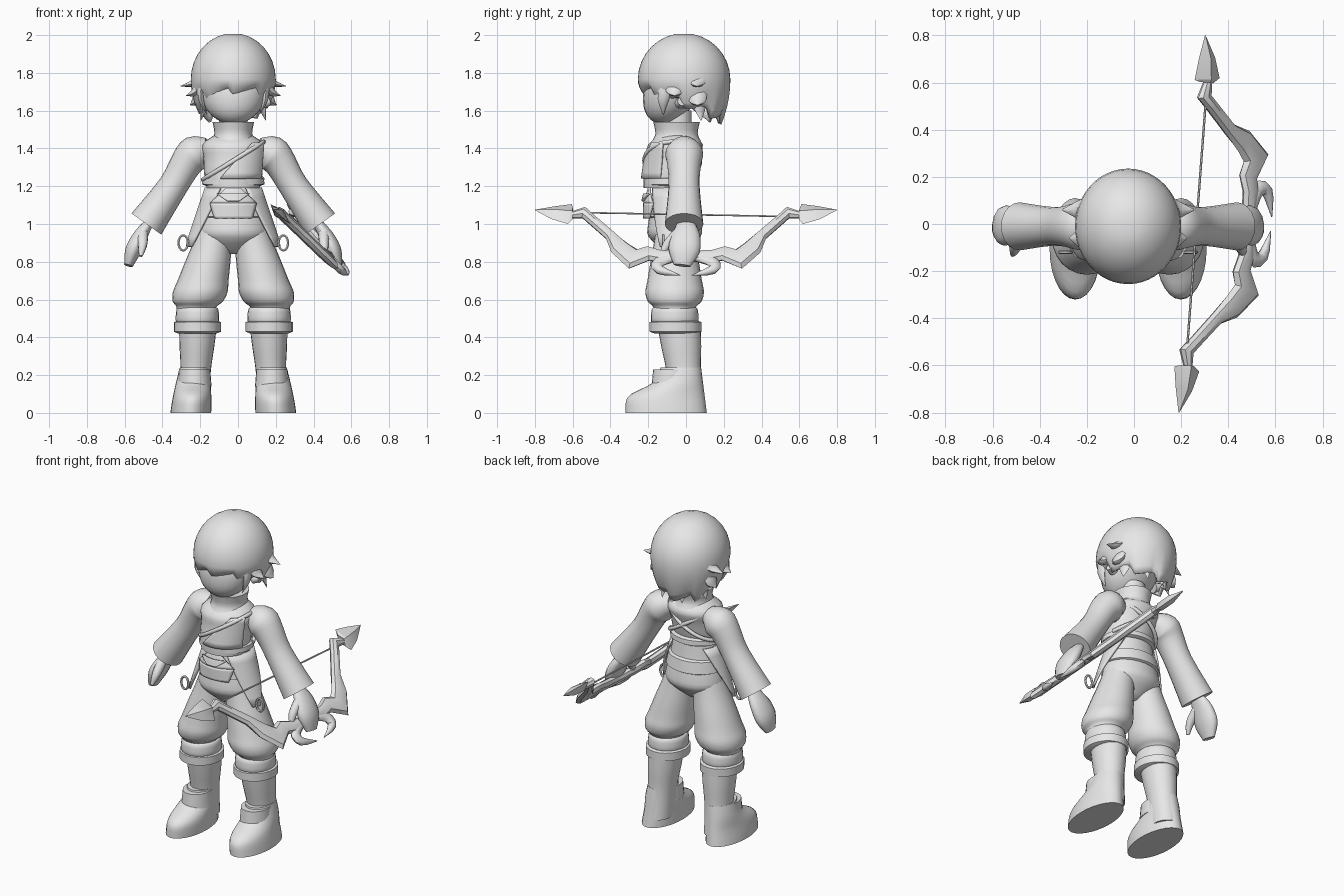
import bpy, bmesh
from math import sin, cos, pi, tau, radians
from mathutils import Vector

cube = bpy.data.objects.get("Cube")
if cube:
    bpy.data.objects.remove(cube)

grey = (.8, .8, .8, 1)
material = bpy.data.materials.new("plain_grey")
material.use_nodes = True
material.diffuse_color = grey
material.node_tree.nodes["Principled BSDF"].inputs["Base Color"].default_value = grey

X, Y, Z = Vector((1, 0, 0)), Vector((0, 1, 0)), Vector((0, 0, 1))
BODY_CENTRE = -.025
SIDES = {"left": 1, "right": -1}


def make(name, verts, faces, flip=1, shift=BODY_CENTRE, thickness=0, sharp=50):
    """Create a shaded object, optionally mirrored in x or thickened."""
    mesh = bpy.data.meshes.new(name)
    mesh.from_pydata([(x * flip + shift, y, z) for x, y, z in verts], [], faces)
    bm = bmesh.new()
    bm.from_mesh(mesh)
    bmesh.ops.recalc_face_normals(bm, faces=bm.faces)
    bm.to_mesh(mesh)
    bm.free()
    mesh.materials.append(material)
    mesh.shade_smooth()
    mesh.set_sharp_from_angle(angle=radians(sharp))
    part = bpy.data.objects.new(name, mesh)
    bpy.context.collection.objects.link(part)
    if thickness:
        solidify = part.modifiers.new("thickness", 'SOLIDIFY')
        solidify.thickness = thickness
        solidify.offset = 0


def strip_faces(rows, count, wrap):
    """Quads joining consecutive rows of count vertices."""
    faces = []
    for row in range(rows - 1):
        for k in range(count if wrap else count - 1):
            a, b = row * count + k, row * count + (k + 1) % count
            faces.append((a, b, b + count, a + count))
    return faces


def smooth(rows, steps):
    """Pass a smooth curve through rows of numbers."""
    rows = [Vector(row) for row in rows]
    result = []
    for i in range(len(rows) - 1):
        a, b = rows[i], rows[i + 1]
        before, after = rows[max(i - 1, 0)], rows[min(i + 2, len(rows) - 1)]
        leave, arrive = (b - before) / 2, (after - a) / 2
        for step in range(steps):
            t = step / steps
            ease = t * t * (3 - 2 * t)
            result.append(a + (b - a) * ease + leave * t * (1 - t) ** 2 - arrive * t * t * (1 - t))
    return result + [rows[-1]]


def loft(name, rings, ref=X, axis=None, sides=20, **options):
    """Skin ellipses given as centre, radius along ref and cross radius."""
    centres = [Vector(ring[:3]) for ring in rings]
    last = len(rings) - 1
    verts = []
    for i, (centre, ring) in enumerate(zip(centres, rings)):
        along = axis or (centres[min(i + 1, last)] - centres[max(i - 1, 0)]).normalized()
        u = (ref - along * ref.dot(along)).normalized()
        v = along.cross(u)
        for k in range(sides):
            angle = tau * k / sides
            verts.append(centre + u * ring[3] * cos(angle) + v * ring[4] * sin(angle))
    faces = strip_faces(len(rings), sides, True)
    faces += [tuple(range(sides)), tuple(range(last * sides, last * sides + sides))]
    make(name, verts, faces, **options)


def column(name, profile, x=0, y=-.06, depth=1, lean=0, slant=0, steps=3, **options):
    """Upright form from a profile of height and radius."""
    rings = [(x + lean * z, y + slant * z, z, r, r * depth) for z, r in smooth(profile, steps)]
    loft(name, rings, axis=Z, sides=24, **options)


def limb(name, path, flat=1, steps=3, **options):
    """Tube along a path of x, y, z and radius."""
    rings = [(x, y, z, r, r * flat) for x, y, z, r in smooth(path, steps)]
    loft(name, rings, **options)


def panel(name, top, bottom, rows=7, count=14, **options):
    """Curved plate between two arcs: height, radii, start and end angle."""
    top, bottom = Vector(top), Vector(bottom)
    verts = []
    for row in range(rows):
        z, rx, ry, start, end = top.lerp(bottom, row / (rows - 1))
        for k in range(count):
            angle = radians(start + (end - start) * k / (count - 1))
            verts.append((rx * cos(angle), ry * sin(angle) - .06, z))
    make(name, verts, strip_faces(rows, count, False), thickness=.014, **options)


# Head and neck
column("head", [(1.53, .04), (1.57, .11), (1.64, .16), (1.75, .18), (1.9, .13)],
       y=-.55, slant=.28, depth=.85)
column("neck", [(1.4, .07), (1.6, .07)], y=-.04)


def hair_cap(segments=48, dome=8, skirt=5, tooth=6):
    """Dome with a swept, jagged rim that hangs lower at the back."""
    centre, height = 1.765, .235
    verts = []
    for row in range(1, dome + skirt + 1):
        for k in range(segments):
            angle = tau * k / segments
            polar = pi / 2 * min(row / dome, 1)
            drop = max(row - dome, 0) / skirt
            jag = .05 * (k % tooth / (tooth - 1) - .5)
            hang = .14 + .07 * sin(angle) - .015 * cos(angle) - jag
            spread = sin(polar) * (1 - .2 * drop ** 2)
            verts.append((.215 * spread * cos(angle), height * spread * sin(angle) - .01,
                          centre + height * cos(polar) - hang * drop))
    faces = strip_faces(dome + skirt, segments, True) + [tuple(range(segments))]
    make("hair_cap", verts, faces, thickness=.02)


hair_cap()
LOCKS = 7
for i in range(LOCKS):
    angle = radians(25 + 130 * i / (LOCKS - 1))
    out, back = cos(angle), sin(angle)
    tip = 1.52 + .05 * (i % 2) + .03 * abs(out)
    limb("back_hair_lock", [(.19 * out, .19 * back, 1.72, .045), (.17 * out, .17 * back, 1.63, .04),
                            (.19 * out, .19 * back, tip, .002)],
         flat=.4, ref=Vector((-back, out, 0)), sides=8)
for side, flip in SIDES.items():
    for i, spread in enumerate((.23, .25, .28)):
        z, y = 1.63 + .05 * i, .06 * cos(pi * i)
        limb(side + "_hair_spike", [(.17, y, z + .08, .05), (.2, y, z + .02, .045), (spread, y, z, .002)],
             flat=.5, ref=Y, sides=8, flip=flip)
    limb(side + "_sidelock", [(.17, -.1, 1.75, .04), (.17, -.12, 1.66, .03), (.14, -.12, 1.58, .002)],
         flat=.5, ref=Y, sides=8, flip=flip)
    limb(side + "_ear", [(.15, -.03, 1.64, .03), (.19, -.02, 1.65, .025)], ref=Y, sides=10, flip=flip)

# Torso, collar and chest guard
column("torso", [(1.19, .14), (1.25, .153), (1.35, .158), (1.42, .165), (1.47, .1)],
       y=-.34, slant=.2, depth=.88)
column("collar", [(1.44, .115), (1.48, .1), (1.54, .11)], y=-.05, depth=1.12)
column("chest_hem", [(1.2, .14), (1.21, .165), (1.24, .163), (1.25, .14)], y=-.08, depth=.87, steps=1)
panel("chest_guard", (1.43, .175, .145, -55, -25), (1.24, .16, .172, -115, -25))


def strap(name, start, end, flip=1, count=32):
    """Band slung from one shoulder to the opposite hem."""
    path = []
    for k in range(count + 1):
        angle = radians(start + (end - start) * k / count)
        path.append((.16 * cos(angle), .147 * sin(angle) - .073, 1.335 + .1 * cos(angle), .012))
    limb(name, path, steps=1, sides=8, flip=flip)


strap("chest_strap", -180, 180)
strap("back_strap", 15, 165, flip=-1)

# Hips, belt and apron
column("hips", [(1.2, .137), (1.1, .155), (1, .18), (.93, .175), (.84, .05)], depth=.78)
column("belt", [(1.12, .14), (1.11, .165), (1.04, .18), (1.03, .16)], depth=.82, steps=1)
panel("apron_arch", (1.19, .14, .135, -105, -75), (1.11, .17, .16, -135, -45))
panel("apron_front", (1.11, .17, .16, -135, -45), (1.03, .185, .16, -122, -58))
panel("apron_flap", (1.16, .16, .16, -122, -58), (1.12, .17, .17, -100, -80))


def boot_foot(name, flip, count=12):
    """Boot foot whose toe draws back towards the ankle."""
    rings = []
    for k in range(count + 1):
        t = k / count
        toe, heel = -.13 - .19 / (1 + (t / .55) ** 6), .11 - .03 * t
        rings.append((.225 - .02 * t, (toe + heel) / 2, .24 * t, .108 - .03 * t ** 1.5, (heel - toe) / 2))
    loft(name, rings, axis=Z, sides=28, flip=flip)


for side, flip in SIDES.items():
    # Coat tail and hip ring
    panel(side + "_coat_tail", (1.19, .145, .13, -62, 40), (.88, .25, .16, -28, -12), flip=flip)
    hoop = [(.265 + .025 * cos(a), -.12, .9 + .04 * sin(a), .007) for a in (tau * k / 16 for k in range(17))]
    limb(side + "_hip_ring", hoop, steps=1, ref=Y, sides=6, flip=flip)

    # Trouser leg, boot cuff and boot
    column(side + "_trouser_leg", [(.5, .09), (.56, .105), (.59, .133), (.64, .145), (.7, .135),
                                   (.8, .12), (.9, .103), (1, .09)],
           x=.335, lean=-.25, depth=1.07, flip=flip)
    column(side + "_boot_cuff", [(.56, .09), (.55, .11), (.49, .115), (.48, .105)],
           x=.19, depth=1.1, flip=flip)
    column(side + "_boot_band", [(.49, .1), (.48, .125), (.43, .125), (.42, .1)],
           x=.19, y=-.055, depth=1.1, steps=1, flip=flip)
    column(side + "_boot_shaft", [(.46, .1), (.35, .092), (.22, .08), (.05, .08)],
           x=.21, y=.01, lean=-.05, slant=-.1, depth=1.15, flip=flip)
    boot_foot(side + "_boot_foot", flip)
    column(side + "_boot_tongue", [(.14, .09), (.23, .083)], x=.205, y=-.07, depth=1.25, flip=flip)

    # Sleeve and hand
    limb(side + "_sleeve", [(.13, -.02, 1.4, .06), (.2, -.01, 1.375, .1), (.25, -.01, 1.32, .09),
                            (.32, -.01, 1.2, .082), (.46, -.01, 1, .102)], flat=.95, ref=Y, flip=flip)
    limb(side + "_hand", [(.45, 0, 1, .05), (.49, 0, .94, .075), (.53, -.01, .86, .083), (.555, -.02, .78, .045)],
         flat=.52, ref=Y, sides=14, flip=flip)
    limb(side + "_thumb", [(.48, -.04, .95, .03), (.48, -.1, .89, .025), (.49, -.13, .83, .01)],
         ref=Y, sides=10, flip=flip)


def bow_part(name, stations, thickness, steps=1, **options):
    """Both halves of a bow piece: distance from grip, distance from string, width."""
    for end, way in (("back", 1), ("front", -1)):
        rings = []
        for reach, depth, width in smooth(stations, steps):
            y = way * reach
            rings.append((.26 + .7 * depth + .07 * y, y, 1.06 - .72 * depth, min(thickness, width), width))
        loft(name + "_" + end, rings, ref=X + Z, shift=0, **options)


# Bow held in the left hand, its plane leaning outward
bow_part("bow_limb", [(0, .32, .03), (.14, .32, .04), (.2, .3, .05), (.28, .34, .075), (.35, .26, .055),
                      (.4, .17, .03), (.5, .05, .028), (.54, 0, .036), (.62, .02, .016)],
         .027, sides=8, sharp=35)
bow_part("bow_blade", [(.6, .01, .04), (.615, .01, .075), (.7, 0, .05), (.8, -.02, .002)],
         .025, sides=4, sharp=30)
bow_part("bow_claw", [(.05, .33, .02), (.14, .36, .035), (.14, .42, .027), (.03, .46, .002)],
         .022, steps=3, sides=8)
limb("bow_string", [(.225, -.53, 1.06, .005), (.305, .53, 1.04, .005)], sides=6, shift=0)
